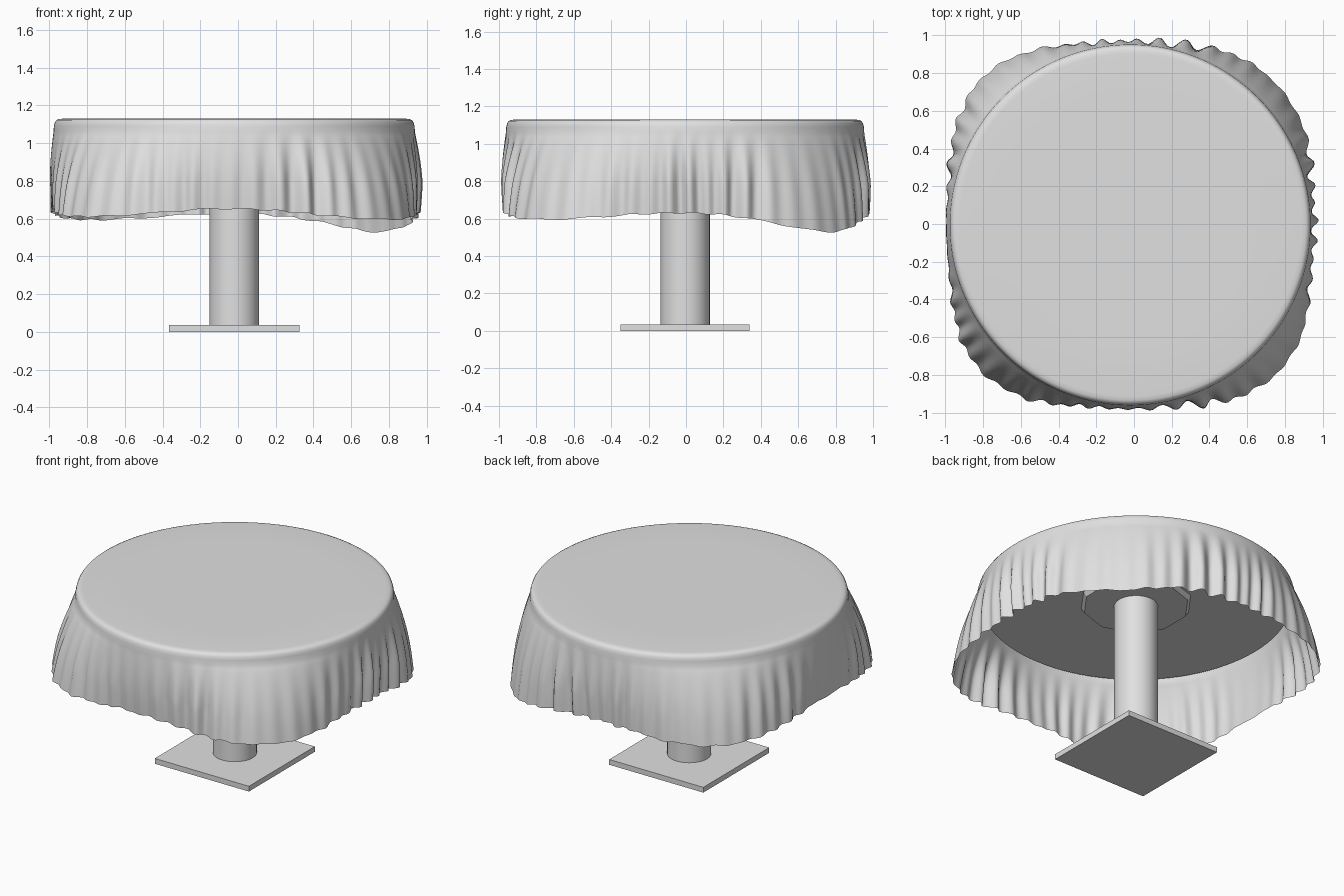
import bpy
import bmesh
from math import sin, cos, pi, radians

old = bpy.data.objects.get("Cube")
if old:
    bpy.data.objects.remove(old, do_unlink=True)

GREY = (0.75, 0.75, 0.75, 1)
grey = bpy.data.materials.new("light grey")
grey.use_nodes = True
grey.diffuse_color = GREY
grey.node_tree.nodes["Principled BSDF"].inputs["Base Color"].default_value = GREY

CX, CY = -0.02, -0.005      # table axis
TOP, RIM = 1.13, 0.958      # cloth height and table edge radius
FOLD = 1.06                 # height where the pleats begin


def finish(ob, name, angle=30):
    ob.name = ob.data.name = name
    ob.data.materials.append(grey)
    bpy.ops.object.select_all(action="DESELECT")
    ob.select_set(True)
    bpy.context.view_layer.objects.active = ob
    bpy.ops.object.shade_smooth_by_angle(angle=radians(angle))
    return ob


def cylinder(name, radius, low, high, sides, radius_top=None):
    bpy.ops.mesh.primitive_cone_add(
        vertices=sides, radius1=radius, radius2=radius_top or radius,
        depth=high - low, location=(CX, CY, (low + high) / 2))
    return finish(bpy.context.object, name)


# Base plate, column, mounting flange and table top
bpy.ops.mesh.primitive_cube_add(size=1, location=(CX, CY, 0.0175))
plate = bpy.context.object
plate.scale = (0.69, 0.69, 0.035)
bpy.ops.object.transform_apply(location=False, rotation=False, scale=True)
finish(plate, "base_plate")
cylinder("column", 0.132, 0.03, 1.06, 32)
cylinder("mounting_flange", 0.32, 1.035, 1.075, 10, radius_top=0.345)
cylinder("table_top", 0.93, 1.065, 1.12, 96, radius_top=0.94)


# Tablecloth: a round top whose hanging skirt flares into four soft corners
def corner(a):
    return abs(sin(2 * a))


def back_left(a):
    return max(0, cos(a - pi / 4)) ** 20


def hem_height(a):
    side = 0.64 - 0.012 * sin(a) - 0.01 * cos(a)
    ripple = 0.004 * sin(31 * a + 2 * sin(5 * a))
    return side - 0.045 * corner(a) ** 2 - 0.05 * back_left(a) + ripple


def pleat(a):
    wave = sin(56 * a + 1.3 * sin(3 * a + 0.5) + 0.8 * sin(7 * a))
    fine = sin(37 * a + 2 * sin(4 * a))
    calm = 0.35 + 0.65 * (1 - corner(a) ** 6)
    strength = 0.7 + 0.3 * sin(5 * a + 1) - 0.35 * max(0, -cos(a)) ** 8
    return calm * strength * (0.018 * wave + 0.01 * fine)


def skirt_point(a, t):
    flare = (0.14 - 0.03 * back_left(a)) * corner(a) ** 2.4
    hang = 0.014 * sin(pi * t) + 0.008 * t
    r = RIM + flare * t ** 0.85 + hang + pleat(a) * min(1, 1.6 * t)
    z = FOLD + (hem_height(a) - FOLD) * t
    twist = 0.01 * t * sin(9 * a + 1)
    return CX + r * cos(a + twist), CY + r * sin(a + twist), z


def rim_point(a, inset, drop):
    r = RIM - inset
    return CX + r * cos(a), CY + r * sin(a), TOP - drop


STEPS, ROWS = 480, 20
angles = [2 * pi * i / STEPS for i in range(STEPS)]
bm = bmesh.new()
rings = []
for inset, drop in ((0.3, 0), (0.05, 0), (0.028, 0.002), (0.015, 0.008), (0.007, 0.02), (0.002, 0.04)):
    rings.append([bm.verts.new(rim_point(a, inset, drop)) for a in angles])
for row in range(ROWS + 1):
    rings.append([bm.verts.new(skirt_point(a, row / ROWS)) for a in angles])
centre = bm.verts.new((CX, CY, TOP))
for i in range(STEPS):
    j = (i + 1) % STEPS
    bm.faces.new((centre, rings[0][i], rings[0][j]))
    for upper, lower in zip(rings, rings[1:]):
        bm.faces.new((upper[i], lower[i], lower[j], upper[j]))
mesh = bpy.data.meshes.new("tablecloth")
bm.to_mesh(mesh)
bm.free()
cloth = bpy.data.objects.new("tablecloth", mesh)
bpy.context.collection.objects.link(cloth)
finish(cloth, "tablecloth", 180)
